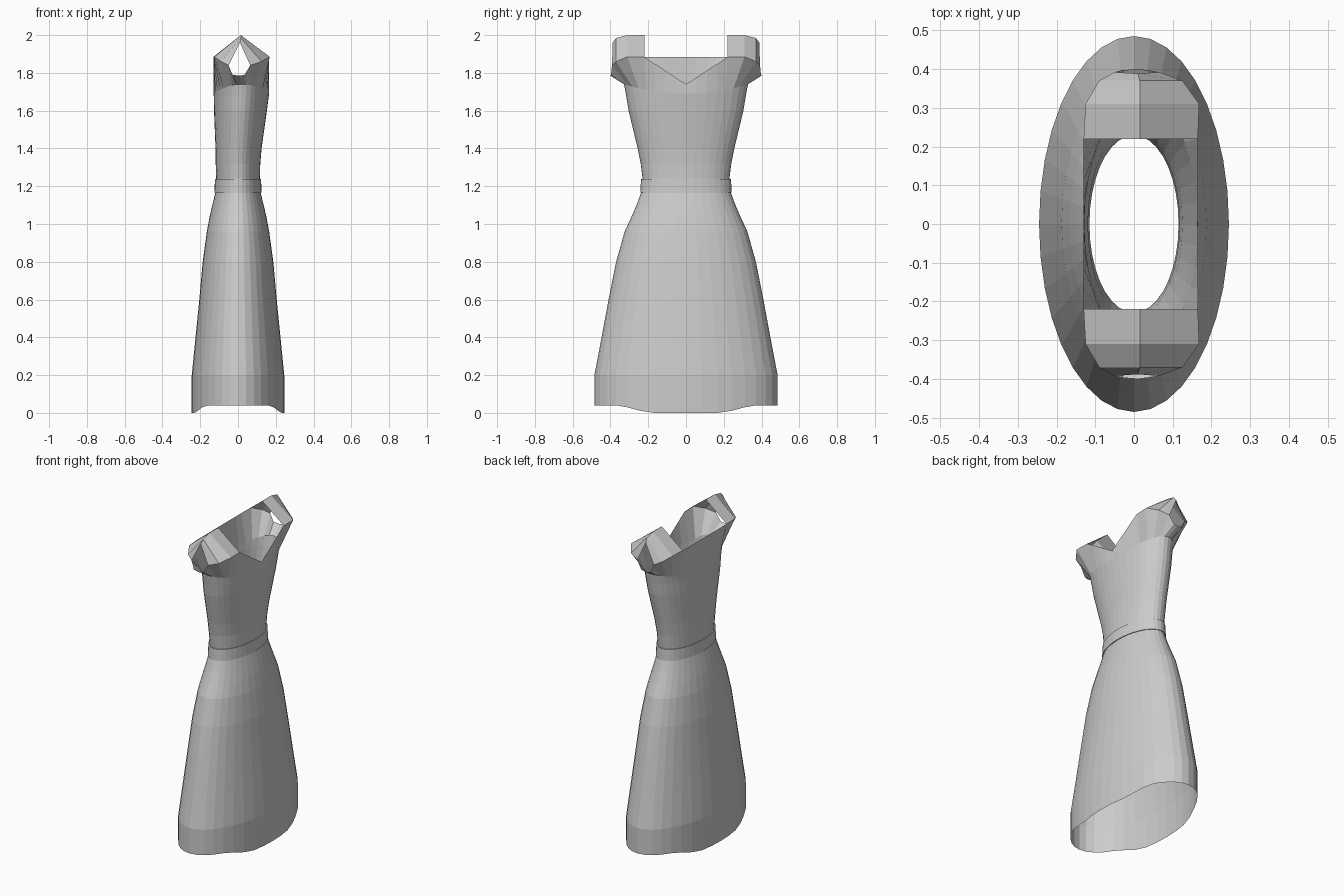
import bpy, bmesh
from math import sin, cos, pi

if "Cube" in bpy.data.objects:
    bpy.data.objects.remove(bpy.data.objects["Cube"])

HALF = 18  # columns over half the body, front (+x) round to back (-x)


def finish(bm, name, mirror=True):
    bmesh.ops.recalc_face_normals(bm, faces=bm.faces)
    mesh = bpy.data.meshes.new(name)
    bm.to_mesh(mesh)
    bm.free()
    ob = bpy.data.objects.new(name, mesh)
    bpy.context.collection.objects.link(ob)
    if mirror:
        m = ob.modifiers.new("mirror", 'MIRROR')
        m.use_axis = (False, True, False)
        m.use_clip = True
    return ob


def half_ring(bm, z, cx, rx, ry, lift=0):
    ring = []
    for i in range(HALF + 1):
        a = pi * i / HALF
        y = 0 if i in (0, HALF) else ry * sin(a)
        ring.append(bm.verts.new((cx + rx * cos(a), y, z + lift * sin(a) ** 2)))
    return ring


def bridge(bm, a, b):
    for i in range(len(a) - 1):
        bm.faces.new((a[i], a[i + 1], b[i + 1], b[i]))


# dress body: height, centre x, half depth, half width, side lift
profile = [
    (0.00, 0, .245, .485, 0), (0.20, 0, .245, .485, 0),
    (0.40, 0, .225, .447, 0), (0.60, 0, .205, .410, 0),
    (0.80, 0, .187, .370, 0), (0.96, 0, .165, .325, 0),
    (1.04, 0, .150, .288, 0), (1.10, 0, .136, .262, 0),
    (1.165, 0, .120, .238, 0), (1.24, 0, .116, .230, 0),
    (1.32, 0, .118, .240, 0), (1.40, .003, .122, .256, 0),
    (1.50, .008, .131, .280, 0), (1.60, .013, .140, .304, 0),
    (1.67, .017, .145, .317, .01), (1.69, .018, .147, .328, .05),
]
bm = bmesh.new()
rings = [half_ring(bm, *p) for p in profile]

# curved hem: lower at front and back, raised at the sides
for v in rings[0]:
    v.co.z = .04 * min(1, max(0, (abs(v.co.y) - .2) / .15))

# neckline and armhole edge
front = [(.165, .055 * i, 1.74 + .036 * i) for i in range(5)]
front[0] = (.163, 0, 1.74)
arm = [(.168, .31, 1.885), (.125, .37, 1.86), (.065, .392, 1.84),
       (.035, .397, 1.79), (.01, .40, 1.785), (-.03, .397, 1.79),
       (-.05, .392, 1.84), (-.09, .37, 1.86), (-.125, .31, 1.885)]
back = [(-.13, .055 * i, 1.885) for i in (4, 3, 2, 1, 0)]
top = [bm.verts.new(p) for p in front + arm + back[:]]
rings.append(top)
for a, b in zip(rings, rings[1:]):
    bridge(bm, a, b)

# shoulder strap arching over the armhole
ridge = [bm.verts.new(p) for p in
         [(.015, .22, 2.0), (.015, .31, 2.0), (.015, .37, 1.985), (.01, .388, 1.96)]]
bridge(bm, top[4:8], ridge)
bridge(bm, ridge, top[14:10:-1])
finish(bm, "dress")

# waist belt: a slim raised band
bm = bmesh.new()
belt = [half_ring(bm, z, 0, rx, ry) for z, rx, ry in
        [(1.168, .117, .232), (1.168, .125, .242), (1.238, .122, .238), (1.238, .115, .229)]]
for a, b in zip(belt, belt[1:]):
    bridge(bm, a, b)
finish(bm, "waist_belt")
